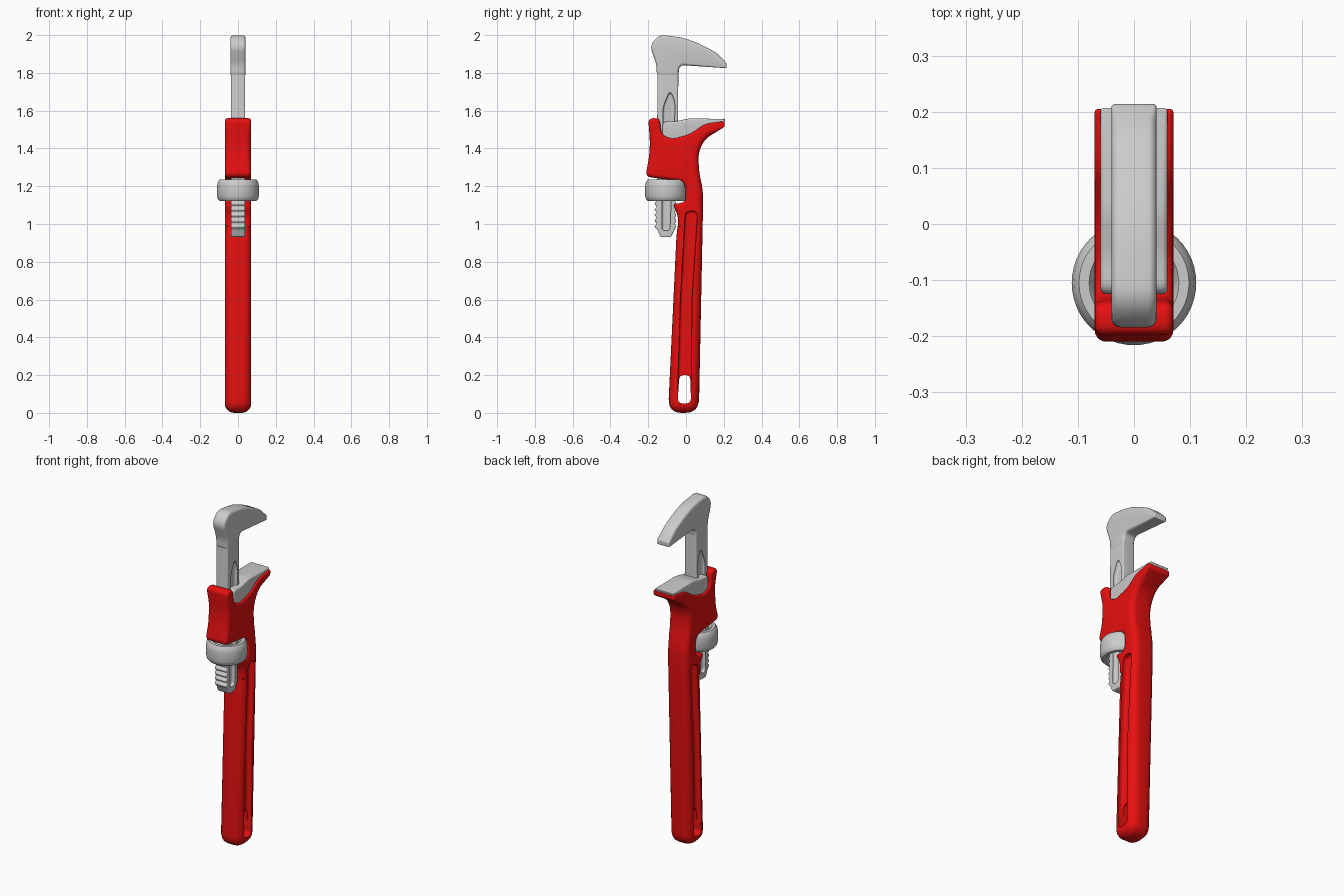
import bpy, bmesh, math
from mathutils import Vector

if "Cube" in bpy.data.objects:
    bpy.data.objects.remove(bpy.data.objects["Cube"])


def finish(name, bm, mat=None):
    bmesh.ops.recalc_face_normals(bm, faces=bm.faces)
    me = bpy.data.meshes.new(name)
    bm.to_mesh(me)
    bm.free()
    ob = bpy.data.objects.new(name, me)
    bpy.context.collection.objects.link(ob)
    if mat:
        me.materials.append(mat)
    return ob


def activate(ob):
    bpy.ops.object.select_all(action='DESELECT')
    ob.select_set(True)
    bpy.context.view_layer.objects.active = ob


def smooth(ob):
    activate(ob)
    bpy.ops.object.shade_smooth_by_angle(angle=math.radians(38))


def outline(pts, fillet, rnd):
    """Counter-clockwise (y, z[, fillet[, edge rounding]]) points -> filleted outline."""
    pts = [tuple(p) + (fillet, rnd)[len(p) - 2:] for p in pts]
    out = []
    for i, (y, z, f, r) in enumerate(pts):
        p = Vector((y, z))
        a = Vector(pts[i - 1][:2]) - p
        b = Vector(pts[(i + 1) % len(pts)][:2]) - p
        d = min(f, .46 * a.length, .46 * b.length)
        if d <= 0:
            out.append((p, r))
            continue
        a, b = p + a.normalized() * d, p + b.normalized() * d
        for k in range(7):
            t = k / 6
            out.append((a * (1 - t) ** 2 + p * 2 * t * (1 - t) + b * t * t, r))
    return out


def slab(name, pts, half, fillet=.03, rnd=.02, cx=0, mat=None):
    """Side profile extruded along x with rounded rims."""
    prof = outline(pts, fillet, rnd)
    n = len(prof)
    inward = []
    for i, (p, r) in enumerate(prof):
        u = (p - prof[i - 1][0]).normalized()
        v = (prof[(i + 1) % n][0] - p).normalized()
        nu, nv = Vector((-u.y, u.x)), Vector((-v.y, v.x))
        inward.append((nu + nv) / max(1 + nu.dot(nv), .5))
    bm = bmesh.new()
    steps = [k * math.pi / 10 for k in range(6)]
    rings = []
    for s, ts in ((-1, steps[::-1]), (1, steps)):
        for t in ts:
            ring = []
            for (p, r), m in zip(prof, inward):
                q = p + m * r * (1 - math.cos(t))
                ring.append(bm.verts.new((cx + s * (half - r + r * math.sin(t)), q.x, q.y)))
            rings.append(ring)
    for a, b in zip(rings, rings[1:]):
        for i in range(n):
            j = (i + 1) % n
            bm.faces.new((a[i], a[j], b[j], b[i]))
    bm.faces.new(rings[0][::-1])
    bm.faces.new(rings[-1])
    return finish(name, bm, mat)


def cut(ob, cutter):
    cutter.hide_render = True
    activate(ob)
    m = ob.modifiers.new("cut", 'BOOLEAN')
    m.operation, m.solver, m.object = 'DIFFERENCE', 'EXACT', cutter
    bpy.ops.object.modifier_apply(modifier=m.name)
    bpy.data.objects.remove(cutter)


red = bpy.data.materials.new("red_paint")
red.diffuse_color = (.8, .005, .005, 1)
red.use_nodes = True
red.node_tree.nodes["Principled BSDF"].inputs["Base Color"].default_value = red.diffuse_color

# Handle and head casting
body = slab("handle_body", [
    (-.095, 0, .08, .05), (.068, 0, .08, .05), (.09, 1.08, .1, .035), (.09, 1.18, .1, .035),
    (.068, 1.28, .08), (.066, 1.38, .08), (.1, 1.45, .05), (.205, 1.515, .01, .006),
    (.205, 1.545, .01, .006), (.1, 1.53, .03, .01), (.02, 1.475, .04, .015),
    (-.075, 1.45, .04, .015), (-.13, 1.475, .03, .015), (-.14, 1.56, .025, .015),
    (-.2, 1.56, .03, .015), (-.188, 1.4, .08), (-.214, 1.25, .03, .02),
    (-.005, 1.225, .04, .02), (0, 1.115, .04, .02), (-.068, 1.105, .015, .01),
    (-.038, 1.03, .04, .02), (-.05, .95, .04, .035)],
    .07, rnd=.03, mat=red)

# Side grooves and hanging hole
for s in (-1, 1):
    cut(body, slab("groove_cutter", [(-.045, .1), (.027, .1), (.032, .6), (.062, 1.07),
                                     (-.004, 1.07), (-.03, .6)],
                   .06, .05, .015, cx=s * .1, mat=red))
cut(body, slab("hole_cutter", [(-.045, .05), (.027, .05), (.022, .2), (-.035, .2)],
               .15, .03, .005, mat=red))
smooth(body)

# Lower jaw plate seated in the head
smooth(slab("lower_jaw", [
    (-.125, 1.46), (-.075, 1.43), (.02, 1.455), (.1, 1.51), (.2, 1.53, .01, .006),
    (.208, 1.555, .005, .006), (.02, 1.56), (-.06, 1.542), (-.125, 1.542)],
    .06, .025, .01))

# Sliding shank with threads front and back
N = 8
back = [q for k in range(N) for q in ((-.06, .972 + .03 * k), (-.05, .987 + .03 * k))]
front = [q for k in range(N) for q in ((-.152, .972 + .03 * k), (-.17, .987 + .03 * k))]
shank = slab("shank", [(-.135, .93), (-.08, .93)] + back +
             [(-.045, 1.22), (-.04, 1.86), (-.15, 1.86), (-.155, 1.22)] + front[::-1],
             .038, .012, .006)
for s in (-1, 1):
    cut(shank, slab("slot_cutter", [(-.128, .965), (-.085, .965), (-.06, 1.55), (-.058, 1.65),
                                    (-.085, 1.71), (-.122, 1.62)],
                    .05, .03, .012, cx=s * .07))
smooth(shank)

# Upper hook jaw
smooth(slab("upper_jaw", [
    (-.155, 1.78), (-.04, 1.78), (-.035, 1.842), (.214, 1.825, .006, .006),
    (.214, 1.852, .006, .006), (.165, 1.905), (.07, 1.955), (-.01, 1.985),
    (-.14, 2.003, .05), (-.192, 1.945, .05), (-.155, 1.84)],
    .04, .04, .015))

# Adjusting nut
ring = [(.07, 1.135), (.08, 1.122), (.098, 1.122), (.107, 1.132), (.111, 1.15), (.111, 1.2),
        (.107, 1.222), (.098, 1.235), (.08, 1.235), (.07, 1.222)]
bm = bmesh.new()
S = 48
rows = [[bm.verts.new((r * math.cos(math.tau * k / S), -.105 + r * math.sin(math.tau * k / S), z))
         for r, z in ring] for k in range(S)]
for k in range(S):
    a, b = rows[k - 1], rows[k]
    for i in range(len(ring)):
        bm.faces.new((a[i - 1], a[i], b[i], b[i - 1]))
smooth(finish("adjusting_nut", bm))
